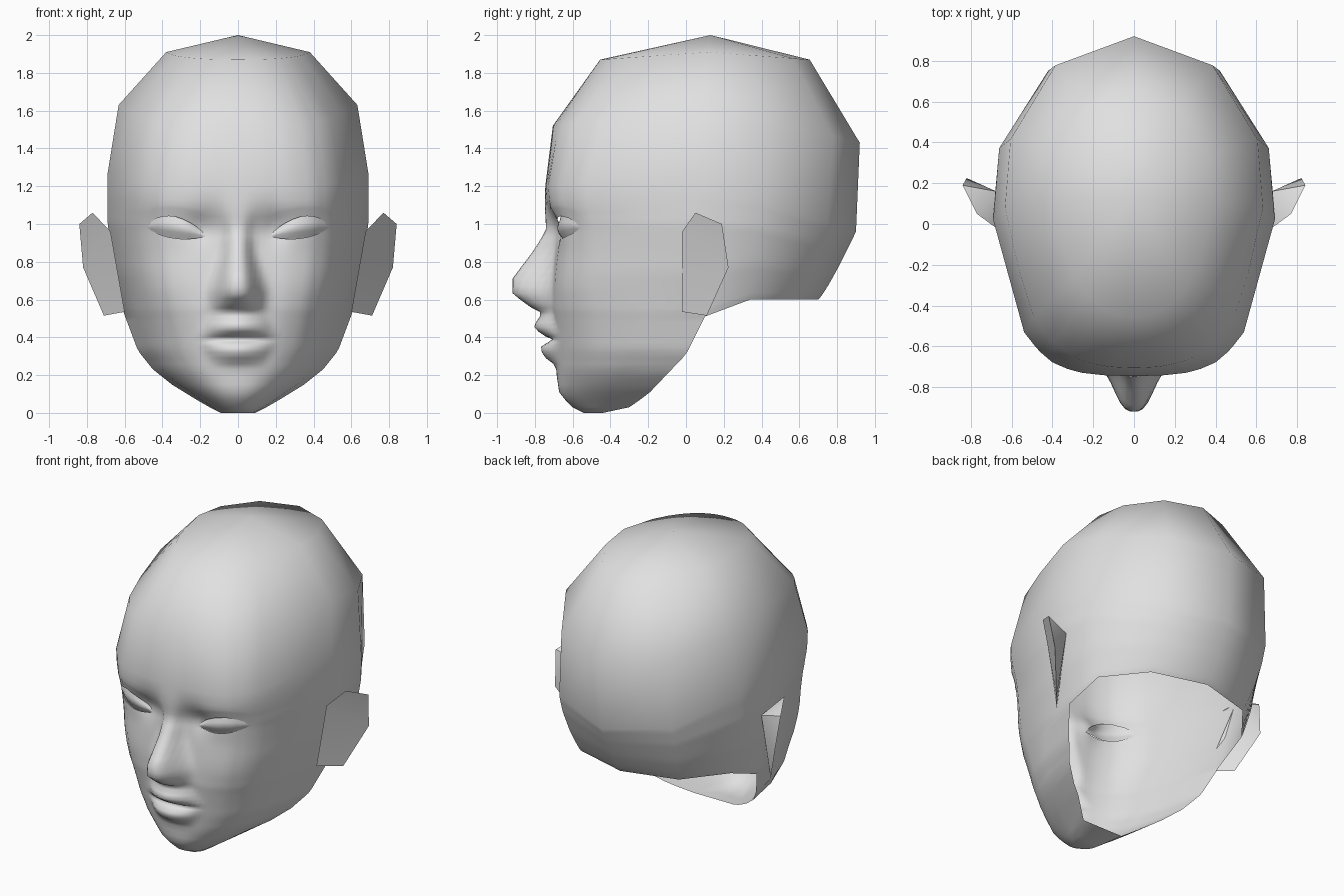
import bpy, bmesh, math

if "Cube" in bpy.data.objects:
    bpy.data.objects.remove(bpy.data.objects["Cube"])

skin = bpy.data.materials.new("clay_grey")
skin.diffuse_color = (0.75, 0.75, 0.75, 1)
skin.use_nodes = True
skin.node_tree.nodes["Principled BSDF"].inputs["Base Color"].default_value = skin.diffuse_color


def curve(*pts):
    """Piecewise linear function through (input, output) points."""
    def f(v):
        if v <= pts[0][0]:
            return pts[0][1]
        for (a, p), (b, q) in zip(pts, pts[1:]):
            if v <= b:
                return p + (q - p) * (v - a) / (b - a)
        return pts[-1][1]
    return f


def make(name, bm, angle=180):
    bmesh.ops.remove_doubles(bm, verts=bm.verts, dist=0.0004)
    bmesh.ops.recalc_face_normals(bm, faces=bm.faces)
    me = bpy.data.meshes.new(name)
    bm.to_mesh(me)
    bm.free()
    me.materials.append(skin)
    ob = bpy.data.objects.new(name, me)
    bpy.context.collection.objects.link(ob)
    bpy.context.view_layer.objects.active = ob
    ob.select_set(True)
    bpy.ops.object.shade_smooth_by_angle(angle=math.radians(angle))
    ob.select_set(False)
    return ob


# Face profiles by height: front line, half width, depth of widest point, angularity of the cheeks
front = curve((0, -.54), (.03, -.60), (.1, -.67), (.2, -.685), (.4, -.70), (.55, -.715), (.7, -.71),
              (.85, -.695), (.97, -.695), (1.03, -.71), (1.1, -.738), (1.2, -.745))
width = curve((0, .09), (.03, .15), (.07, .22), (.15, .35), (.23, .45), (.33, .53), (.53, .605),
              (.75, .655), (1.0, .69), (1.3, .69))
widest = curve((0, -.44), (.03, -.3), (.1, -.2), (.31, 0), (.51, .1), (.8, .08), (1.2, .02))
angular = curve((.15, 0), (.65, 1), (1.25, 1), (1.87, 0))
temple = curve((0, 0), (.2, .004), (.38, .022), (.48, .048), (.58, .088), (.68, .165), (.78, .28), (1, 1))
# Nose and lips
nose_h = curve((.53, 0), (.555, .06), (.6, .145), (.635, .205), (.71, .21), (.78, .165), (.87, .105),
               (.96, .05), (1.04, .03), (1.1, .012), (1.16, 0))
nose_w = curve((.55, .115), (.66, .11), (.74, .09), (.85, .068), (.96, .06), (1.1, .09))
lip_h = curve((.25, 0), (.29, .05), (.33, .075), (.355, .07), (.388, .005), (.41, .055), (.45, .10),
              (.475, .09), (.52, .055), (.58, .03), (.64, 0))
lip_w = curve((.25, .15), (.33, .18), (.39, .22), (.45, .19), (.55, .14))

SLIT, E0, E1 = .96, .25, .70     # eye slit height and its ends as a share of half width


def bend(f, z, up):
    """Open the eye slit into an almond and ease the rows around it."""
    p = min(1, max(0, (f - E0) / (E1 - E0)))
    s = max(0, math.sin(math.pi * p ** 1.15))
    d = .935 + .045 * p - SLIT + (.08 * s ** .6 if up else -.035 * s ** .7)
    return z + d * max(0, 1 - abs(z - SLIT) / .16)


def bulge(f, z):
    """Share of the way back from the front line to the widest point."""
    k = angular(z)
    oval = 1 - max(0, 1 - f ** 2.3) ** (1 / 1.75)
    return k * temple(f) + (1 - k) * oval


def face_point(f, z):
    x = f * width(z)
    y = front(z) + (widest(z) - front(z)) * bulge(f, z)
    y -= nose_h(z) * math.exp(-abs(x / nose_w(z)) ** 3)
    y -= lip_h(z) * max(0, 1 - (x / lip_w(z)) ** 2) ** 1.2
    y += .03 * math.exp(-((x - .19) / .08) ** 2 - ((z - .97) / .08) ** 2)
    return x, y, z


# Ring columns: fine over the face, coarse around the back of the skull
fine = [0, .035, .07, .105, .14, .18, .215, .25, .28, .32, .37, .42, .475, .53, .58, .62, .665, .70,
        .78, .89, 1]
back = [(.957, .4), (.61, .83), (0, 1)]
half = [("f", f) for f in fine] + [("b", b) for b in back]
ring = [(1, c) for c in half] + [(-1, c) for c in half[-2:0:-1]]
N = len(ring)

heights = [0, .03, .07, .11, .15, .19, .23, .26, .29, .32, .35, .375, .39, .405, .43, .455, .48, .51,
           .535, .555, .58, .605, .635, .67, .71, .75, .79, .83, .87, .91, .94, SLIT]
upper = [SLIT, .99, 1.02, 1.05, 1.08, 1.13]
# Skull rows: heights at front, side, back; front y, side y, back y; half width
skull = [(1.2, 1.27, .96, -.745, .02, .90, .69), (1.52, 1.63, 1.43, -.705, .08, .92, .632),
         (1.87, 1.91, 1.87, -.455, .12, .655, .38)]


def face_row(z, up):
    row = []
    t = (z - .51) / .69
    for sg, (kind, v) in ring:
        if kind == "f":
            x, y, h = face_point(v, bend(v, z, up))
        elif t < -.001:
            row.append(None)
            continue
        else:
            h = .6 + t * ((1.27 - .31 * v[1]) - .6)
            yb = .70 + .20 * max(0, t) ** .85
            x, y = width(z) * v[0], widest(z) + (yb - widest(z)) * v[1]
        row.append((sg * x, y, h))
    return row


def skull_row(zf, zs, zb, yf, ys, yb, w):
    row = []
    for sg, (kind, v) in ring:
        if kind == "f":
            t = bulge(v, zf)
            row.append((sg * v * w, yf + (ys - yf) * t, zf + (zs - zf) * t))
        else:
            row.append((sg * v[0] * w, ys + (yb - ys) * v[1], zs + (zb - zs) * v[1]))
    return row


# Head shell, open under the jaw
bm = bmesh.new()
low = [face_row(z, False) for z in heights]
high = [face_row(z, True) for z in upper] + [skull_row(*s) for s in skull]
grids = []
for rows in (low, high):
    g = [[bm.verts.new(p) if p else None for p in r] for r in rows]
    for a, b in zip(g, g[1:]):
        for i in range(N):
            q = [a[i], a[(i + 1) % N], b[(i + 1) % N], b[i]]
            if all(q):
                bm.faces.new(q)
    grids.append(g)
crown = bm.verts.new((0, .13, 2))
top = grids[1][-1]
for i in range(N):
    bm.faces.new((top[i], top[(i + 1) % N], crown))
# Underside of the chin
R = len(fine) - 1
L = N - R
g = grids[0]
bm.faces.new([v for v in g[0] if v])
bm.faces.new((g[0][R], g[0][L], g[1][L], g[1][R]))
make("head", bm)

# Eyes: gently curved patches set just behind the lids, meeting them at the corners
cols = [i for i, f in enumerate(fine) if E0 <= f <= E1]
for side, name in ((1, "left_eye"), (-1, "right_eye")):
    bm = bmesh.new()
    grid = []
    for i in cols:
        a, b = low[-1][i], high[0][i]
        p = (fine[i] - E0) / (E1 - E0)
        s = max(0, math.sin(math.pi * p))
        line = []
        for k in range(7):
            t = -.1 + 1.2 * k / 6
            pos = [a[n] + (b[n] - a[n]) * t for n in range(3)]
            pos[1] += s ** .6 * (.018 - .026 * math.sin(math.pi * min(1, max(0, t))))
            line.append(bm.verts.new((side * pos[0], pos[1], pos[2])))
        grid.append(line)
    for a, b in zip(grid, grid[1:]):
        for k in range(6):
            bm.faces.new((a[k], b[k], b[k + 1], a[k + 1]))
    make(name, bm)

# Ears: angled plates with a wedge back tapering down to the lobe
ear = [(.675, -.02, .96), (.77, .05, 1.06), (.84, .19, 1.0), (.82, .225, .77), (.71, .11, .515),
       (.60, -.02, .535), (.675, .16, .95)]
for side, name in ((1, "left_ear"), (-1, "right_ear")):
    bm = bmesh.new()
    v = [bm.verts.new((side * x, y, z)) for x, y, z in ear]
    for f in ((0, 1, 2, 3), (0, 3, 4, 5), (1, 6, 2), (0, 6, 1), (2, 6, 3), (3, 6, 4), (4, 6, 5)):
        bm.faces.new([v[i] for i in f])
    make(name, bm, 40)
